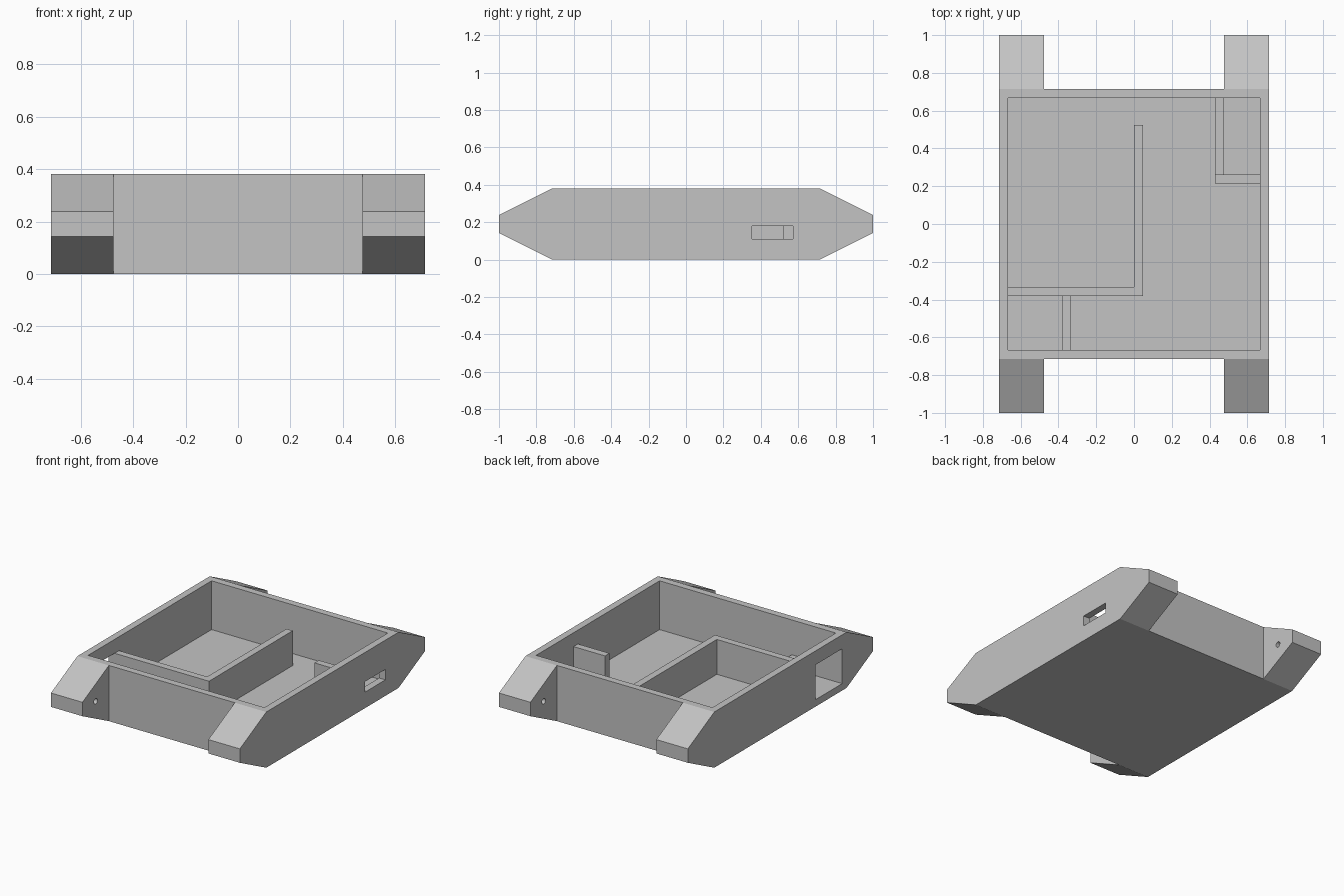
import bpy, bmesh
from mathutils import Matrix

if "Cube" in bpy.data.objects:
    bpy.data.objects.remove(bpy.data.objects["Cube"])

U = 2 / 42  # grid unit: one wall thickness

grey = bpy.data.materials.new("light grey plastic")
grey.use_nodes = True
colour = (0.55, 0.55, 0.55, 1)
grey.diffuse_color = colour
grey.node_tree.nodes["Principled BSDF"].inputs["Base Color"].default_value = colour


def add_object(name, bm):
    bmesh.ops.recalc_face_normals(bm, faces=bm.faces)
    mesh = bpy.data.meshes.new(name)
    bm.to_mesh(mesh)
    bm.free()
    mesh.materials.append(grey)
    obj = bpy.data.objects.new(name, mesh)
    bpy.context.collection.objects.link(obj)
    return obj


def box(name, x, y, z):
    """Box from (low, high) ranges in grid units."""
    bm = bmesh.new()
    bmesh.ops.create_cube(bm, size=1)
    for v in bm.verts:
        v.co = [U * (r[0] if c < 0 else r[1]) for c, r in zip(v.co, (x, y, z))]
    return add_object(name, bm)


def rod(name, x, y, z, radius, length):
    """Cylinder along x, in grid units."""
    bm = bmesh.new()
    bmesh.ops.create_cone(bm, cap_ends=True, segments=24, radius1=radius * U,
                          radius2=radius * U, depth=length * U,
                          matrix=Matrix.Translation((x * U, y * U, z * U))
                          @ Matrix.Rotation(1.5707963, 4, "Y"))
    return add_object(name, bm)


def cut(target, cutter):
    mod = target.modifiers.new("cut", "BOOLEAN")
    mod.operation = "DIFFERENCE"
    mod.solver = "EXACT"
    mod.object = cutter
    cutter.hide_render = True
    bpy.context.view_layer.update()
    graph = bpy.context.evaluated_depsgraph_get()
    mesh = bpy.data.meshes.new_from_object(target.evaluated_get(graph))
    target.modifiers.clear()
    target.data = mesh
    bpy.data.objects.remove(cutter)


# Chassis: hexagonal side profile extruded across the width
profile = [(-15, 0), (15, 0), (21, 3), (21, 5), (15, 8), (-15, 8), (-21, 5), (-21, 3)]
bm = bmesh.new()
face = bm.faces.new([bm.verts.new((-15 * U, y * U, z * U)) for y, z in profile])
side = bmesh.ops.extrude_face_region(bm, geom=[face])["geom"]
bmesh.ops.translate(bm, vec=(30 * U, 0, 0),
                    verts=[g for g in side if isinstance(g, bmesh.types.BMVert)])
chassis = add_object("chassis_tray", bm)

# Gaps between the arms, then the open tray
cut(chassis, box("front_gap", (-10, 10), (-25, -15), (-1, 9)))
cut(chassis, box("back_gap", (-10, 10), (15, 25), (-1, 9)))
cut(chassis, box("cavity", (-14, 14), (-14, 14), (1, 9)))

# Side openings
cut(chassis, box("port_slot", (13.5, 16), (7.4, 12), (2.3, 3.8)))
cut(chassis, box("side_opening", (-16, -13.5), (-14, -8), (1, 6)))

# Blind axle holes on the inner faces of the four arms
for sx in (-1, 1):
    for sy in (-1, 1):
        cut(chassis, rod("axle_hole", sx * 11, sy * 18, 4, 0.4, 4))

# Inner dividers
box("long_divider", (0, 1), (-8, 11), (1, 6))
box("cross_divider", (-14, 0), (-8, -7), (1, 6))
box("switch_divider", (-8, -7), (-14, -8), (1, 3))
box("port_end_wall", (9, 14), (4.5, 5.5), (1, 6))
box("port_low_wall", (9, 10), (5.5, 14), (1, 2.25))
